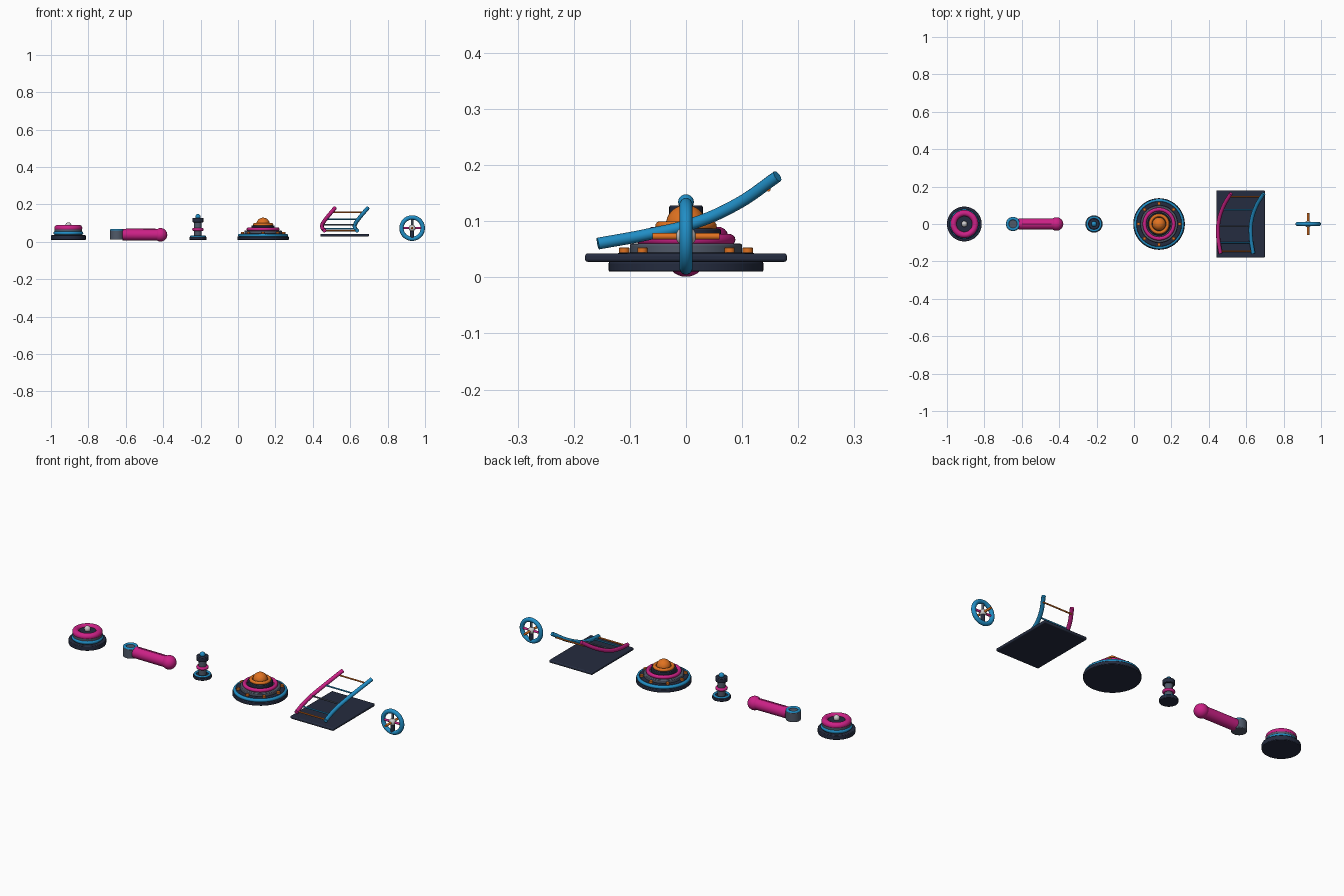
import bpy, math
from mathutils import Vector

if "Cube" in bpy.data.objects:
    bpy.data.objects.remove(bpy.data.objects["Cube"])


def material(name, rgb):
    m = bpy.data.materials.new(name)
    m.diffuse_color = (*rgb, 1)
    m.use_nodes = True
    m.node_tree.nodes["Principled BSDF"].inputs["Base Color"].default_value = m.diffuse_color
    return m


DARK = material("navy", (0.018, 0.025, 0.05))
GREY = material("slate", (0.08, 0.10, 0.14))
BLUE = material("blue", (0.015, 0.27, 0.56))
PINK = material("magenta", (0.60, 0.015, 0.24))
ORANGE = material("orange", (0.75, 0.17, 0.015))
WHITE = material("white", (0.75, 0.77, 0.78))


def finish(name, mat):
    o = bpy.context.object
    o.name = name
    o.data.materials.append(mat)
    bpy.ops.object.shade_smooth_by_angle()
    return o


def cylinder(name, mat, loc, r, z0, z1, bevel=0.003):
    bpy.ops.mesh.primitive_cylinder_add(vertices=48, radius=r, depth=z1 - z0,
                                        location=(loc[0], loc[1], (z0 + z1) / 2))
    o = finish(name, mat)
    if bevel:
        b = o.modifiers.new("bevel", 'BEVEL')
        b.width, b.segments = bevel, 2
    return o


def rod(name, mat, a, b, r):
    a, b = Vector(a), Vector(b)
    bpy.ops.mesh.primitive_cylinder_add(vertices=24, radius=r, depth=(b - a).length,
                                        location=(a + b) / 2,
                                        rotation=(b - a).to_track_quat('Z', 'Y').to_euler())
    return finish(name, mat)


def ring(name, mat, loc, R, r, rot=(0, 0, 0)):
    bpy.ops.mesh.primitive_torus_add(major_segments=56, minor_segments=14, major_radius=R,
                                     minor_radius=r, location=loc, rotation=rot)
    return finish(name, mat)


def ball(name, mat, loc, r, sz=1):
    bpy.ops.mesh.primitive_uv_sphere_add(segments=32, ring_count=16, radius=r, location=loc)
    o = finish(name, mat)
    o.scale.z = sz
    return o


def tube(name, mat, pts, r):
    c = bpy.data.curves.new(name, 'CURVE')
    c.dimensions, c.bevel_depth, c.bevel_resolution, c.use_fill_caps = '3D', r, 4, True
    s = c.splines.new('BEZIER')
    s.bezier_points.add(len(pts) - 1)
    for p, co in zip(s.bezier_points, pts):
        p.co = co
        p.handle_left_type = p.handle_right_type = 'AUTO'
    o = bpy.data.objects.new(name, c)
    bpy.context.collection.objects.link(o)
    c.materials.append(mat)
    return o


# round bumper button
x = -0.907
cylinder("bumper_base", DARK, (x, 0), 0.093, 0.01, 0.035)
cylinder("bumper_body", GREY, (x, 0), 0.074, 0.034, 0.068)
ring("bumper_blue_ring", BLUE, (x, 0, 0.046), 0.071, 0.009)
ring("bumper_cap_ring", PINK, (x, 0, 0.073), 0.058, 0.017)
cylinder("bumper_top", DARK, (x, 0), 0.045, 0.06, 0.078)
ball("bumper_light", WHITE, (x, 0, 0.088), 0.016)

# swinging arm
cylinder("arm_pivot", GREY, (-0.647, 0), 0.038, 0.011, 0.062)
ring("arm_pivot_ring", BLUE, (-0.647, 0, 0.061), 0.029, 0.008)
rod("arm_bar", PINK, (-0.618, 0, 0.038), (-0.414, 0, 0.037), 0.03)
ball("arm_tip", PINK, (-0.414, 0, 0.037), 0.036)
rod("arm_strip", PINK, (-0.60, 0, 0.066), (-0.44, 0, 0.066), 0.004)

# spindle post
x = -0.214
cylinder("spindle_base", DARK, (x, 0), 0.046, 0.01, 0.026)
ring("spindle_base_ring", BLUE, (x, 0, 0.028), 0.036, 0.006)
cylinder("spindle_stem", GREY, (x, 0), 0.02, 0.025, 0.11)
ring("spindle_mid_ring", PINK, (x, 0, 0.066), 0.023, 0.008)
cylinder("spindle_head", DARK, (x, 0), 0.03, 0.104, 0.128)
ball("spindle_tip", BLUE, (x, 0, 0.134), 0.014)

# stepped dome
x = 0.134
cylinder("dome_base", DARK, (x, 0), 0.138, 0.01, 0.028)
cylinder("dome_deck", DARK, (x, 0), 0.122, 0.027, 0.044)
ring("dome_blue_ring", BLUE, (x, 0, 0.034), 0.125, 0.009)
cylinder("dome_tier", GREY, (x, 0), 0.10, 0.042, 0.06)
ring("dome_pink_ring", PINK, (x, 0, 0.067), 0.078, 0.010)
cylinder("dome_neck", DARK, (x, 0), 0.062, 0.058, 0.087)
ring("dome_orange_ring", ORANGE, (x, 0, 0.091), 0.046, 0.009)
ball("dome_cap", ORANGE, (x, 0, 0.093), 0.036)
for i in range(8):
    a = i * math.pi / 4
    cylinder("dome_stud", ORANGE, (x + 0.11 * math.cos(a), 0.11 * math.sin(a)),
             0.009, 0.042, 0.053, 0.001)

# ramp: floor plate, two curved rails and cross rungs
bpy.ops.mesh.primitive_cube_add(size=1, location=(0.57, 0, 0.035))
plate = bpy.context.object
plate.scale = (0.26, 0.36, 0.015)
bpy.ops.object.transform_apply(location=False, rotation=False, scale=True)
finish("ramp_plate", DARK)
bev = plate.modifiers.new("bevel", 'BEVEL')
bev.width, bev.segments = 0.005, 3
path = [(0.462, -0.157, 0.060), (0.450, -0.07, 0.076), (0.452, 0.01, 0.095),
        (0.476, 0.09, 0.130), (0.518, 0.163, 0.180)]
tube("ramp_rail_left", PINK, path, 0.0105)
tube("ramp_rail_right", BLUE, [(px + 0.175, y, z) for px, y, z in path], 0.0105)
for px, y, z, m in [(0.508, 0.147, 0.157, ORANGE), (0.472, 0.075, 0.121, BLUE),
                    (0.451, -0.012, 0.091, GREY), (0.453, -0.1, 0.069, BLUE),
                    (0.460, -0.145, 0.060, ORANGE)]:
    rod("ramp_rung", m, (px, y, z), (px + 0.175, y, z), 0.004)

# spinner wheel
x, z = 0.931, 0.073
ring("wheel_rim", BLUE, (x, 0, z), 0.057, 0.0115, (math.pi / 2, 0, 0))
ball("wheel_hub", WHITE, (x, 0, z), 0.018)
rod("wheel_axle", ORANGE, (x, -0.06, z), (x, 0.06, z), 0.006)
for s, n in ((-1, "left"), (1, "right")):
    rod("wheel_spoke_" + n, PINK, (x, 0, z), (x + s * 0.057, 0, z), 0.006)
rod("wheel_spoke_top", GREY, (x, 0, z), (x, 0, z + 0.057), 0.006)
rod("wheel_post", DARK, (x, 0, z), (x, 0, z - 0.058), 0.011)
